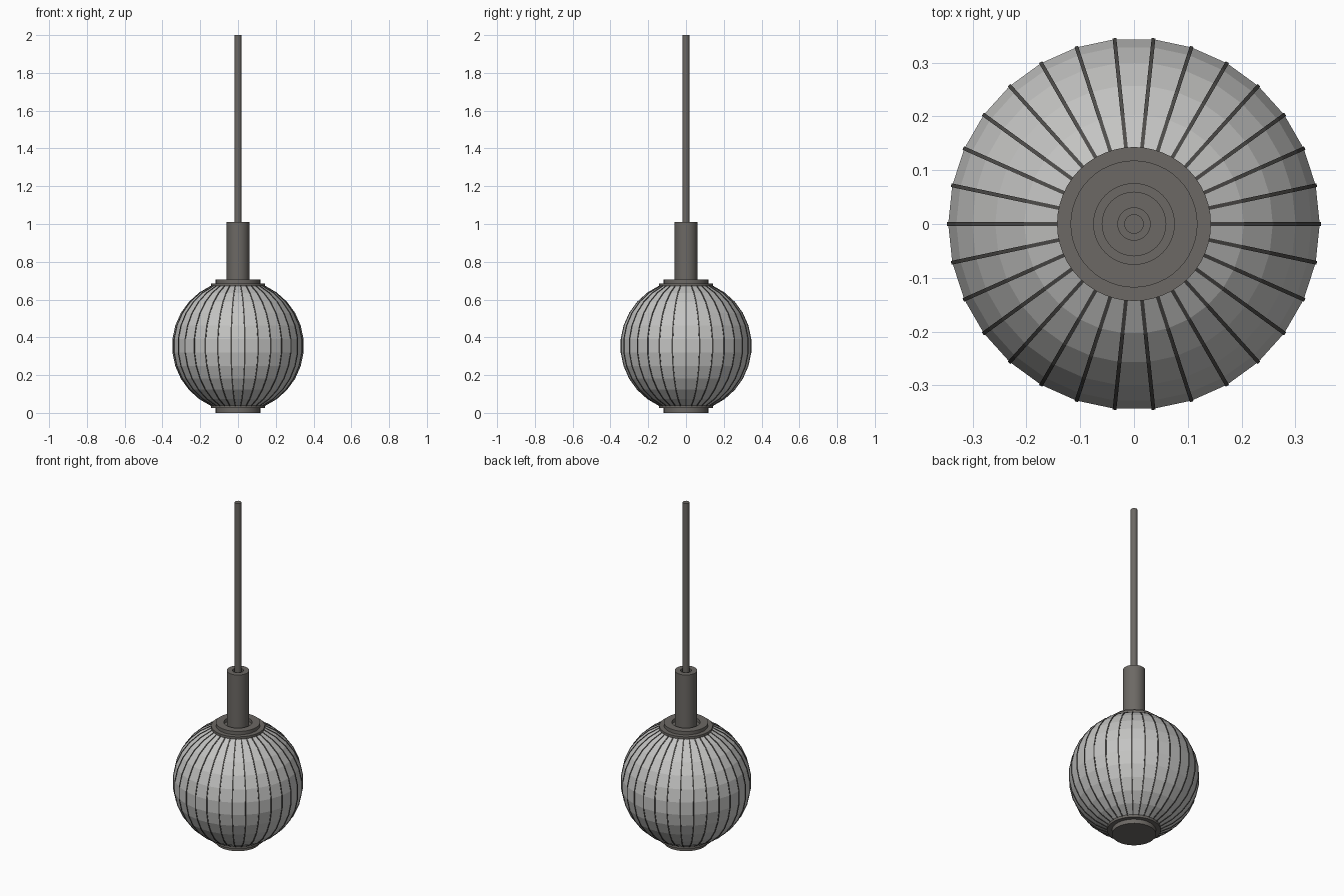
import bpy, bmesh, math
from math import sin, cos, radians

if "Cube" in bpy.data.objects:
    bpy.data.objects.remove(bpy.data.objects["Cube"])

R, CZ, SEG = 0.347, 0.355, 30
LATS = [radians(a) for a in range(-66, 67, 12)]


def material(name, rgb):
    m = bpy.data.materials.new(name)
    m.diffuse_color = (*rgb, 1)
    m.use_nodes = True
    m.node_tree.nodes["Principled BSDF"].inputs["Base Color"].default_value = m.diffuse_color
    return m


metal = material("warm grey metal", (0.15, 0.14, 0.128))
glass = material("pale grey glass", (0.55, 0.55, 0.54))
lead = material("dark rib metal", (0.075, 0.072, 0.068))


def finish(bm, name, mat, smooth=False):
    bmesh.ops.recalc_face_normals(bm, faces=bm.faces)
    me = bpy.data.meshes.new(name)
    bm.to_mesh(me)
    bm.free()
    ob = bpy.data.objects.new(name, me)
    bpy.context.collection.objects.link(ob)
    me.materials.append(mat)
    if smooth:
        bpy.ops.object.select_all(action='DESELECT')
        ob.select_set(True)
        bpy.context.view_layer.objects.active = ob
        bpy.ops.object.shade_smooth_by_angle(angle=radians(35))
    return ob


def lathe(name, profile, mat, seg=32, smooth=True):
    """Turn an (r, z) profile around the z axis; r = 0 closes an end."""
    bm = bmesh.new()
    rings = []
    for r, z in profile:
        if r == 0:
            rings.append([bm.verts.new((0, 0, z))] * seg)
        else:
            rings.append([bm.verts.new((r * cos(math.tau * i / seg), r * sin(math.tau * i / seg), z))
                          for i in range(seg)])
    for a, b in zip(rings, rings[1:]):
        for i in range(seg):
            j = (i + 1) % seg
            quad = list(dict.fromkeys((a[i], a[j], b[j], b[i])))
            bm.faces.new(quad)
    return finish(bm, name, mat, smooth)


# faceted glass globe
lathe("globe", [(R * cos(a), CZ + R * sin(a)) for a in LATS], glass, SEG, False)

# thin metal ribs running down every meridian of the globe
bm = bmesh.new()
W, T = 0.0035, 0.002
for k in range(SEG):
    t = math.tau * k / SEG
    rows = []
    for a in LATS:
        row = []
        for s, d in ((-W, -T), (W, -T), (W, T), (-W, T)):
            r, z = (R + d) * cos(a), CZ + (R + d) * sin(a)
            row.append(bm.verts.new((r * cos(t) - s * sin(t), r * sin(t) + s * cos(t), z)))
        rows.append(row)
    for p, q in zip(rows, rows[1:]):
        for i in range(4):
            j = (i + 1) % 4
            bm.faces.new((p[i], p[j], q[j], q[i]))
    bm.faces.new(rows[0])
    bm.faces.new(rows[-1])
finish(bm, "globe_ribs", lead)

# top flange with raised collar and a recess around the stem
lathe("top_cap", [(0, 0.67), (0.143, 0.67), (0.143, 0.685), (0.118, 0.685), (0.118, 0.705),
                  (0.075, 0.705), (0.075, 0.685), (0, 0.685)], metal, 48)

# bottom flange and foot
lathe("bottom_cap", [(0, 0.0), (0.118, 0.0), (0.118, 0.025), (0.143, 0.025),
                     (0.143, 0.04), (0, 0.04)], metal, 48)

# stem sleeve with a socket in its top
lathe("stem_sleeve", [(0, 0.683), (0.06, 0.683), (0.06, 1.01), (0.03, 1.01),
                      (0.03, 0.96), (0, 0.96)], metal)

# hanging rod
lathe("hanging_rod", [(0, 0.95), (0.018, 0.95), (0.018, 2.0), (0, 2.0)], metal, 24)
